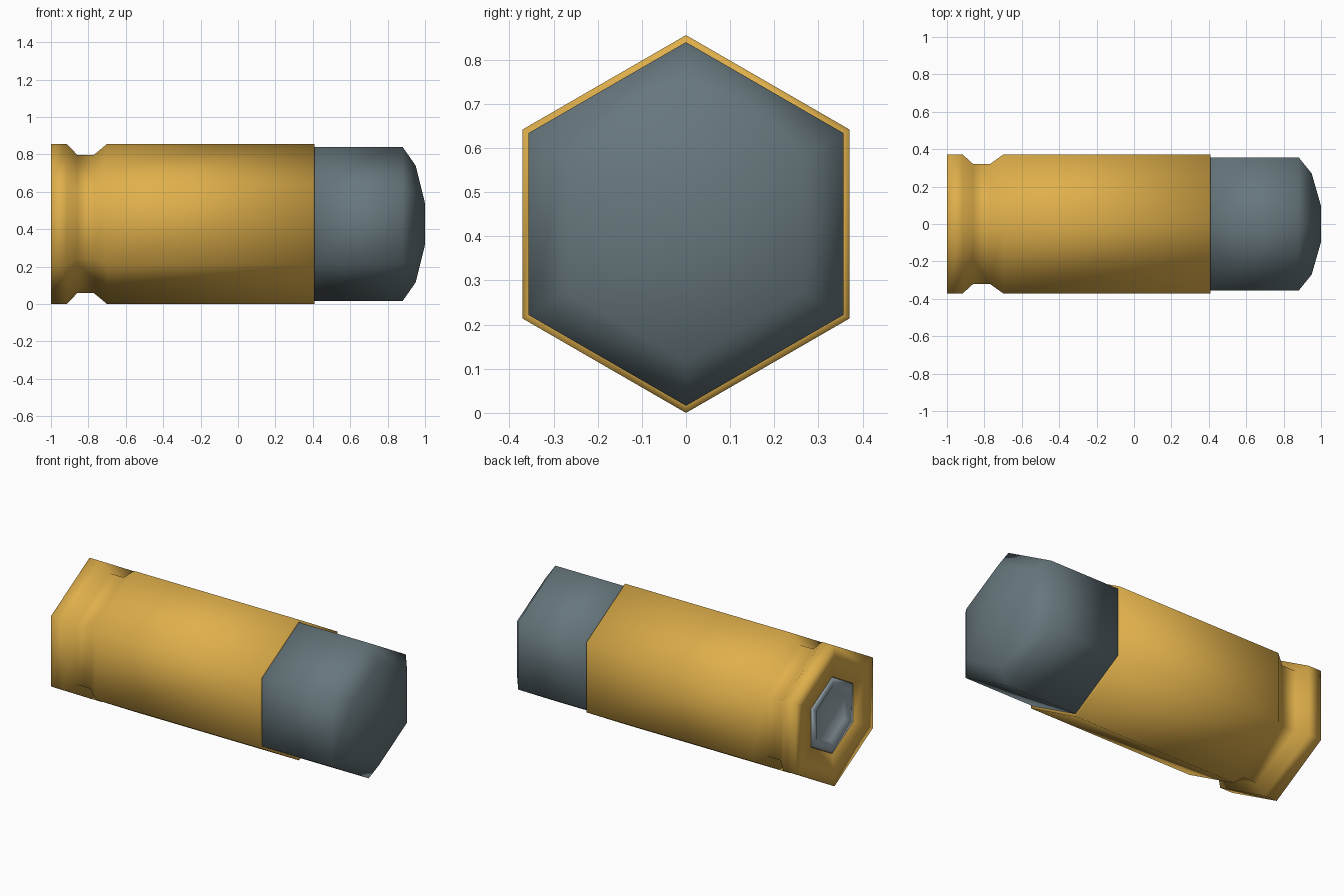
import bpy, bmesh, math

if "Cube" in bpy.data.objects:
    bpy.data.objects.remove(bpy.data.objects["Cube"])

R = 0.428          # hexagon corner radius of the casing
SIDES = 6


def material(name, rgb):
    m = bpy.data.materials.new(name)
    m.diffuse_color = (*rgb, 1)
    m.use_nodes = True
    m.node_tree.nodes["Principled BSDF"].inputs["Base Color"].default_value = m.diffuse_color
    return m


def hex_lathe(name, profile, mat, cap_start=False, cap_end=False):
    """Sweep (x, radius) rings of six corners along the x axis."""
    bm = bmesh.new()
    rings = []
    for x, r in profile:
        rings.append([bm.verts.new((x, r * math.sin(math.tau * i / SIDES),
                                    R + r * math.cos(math.tau * i / SIDES)))
                      for i in range(SIDES)])
    for a, b in zip(rings, rings[1:]):
        for i in range(SIDES):
            j = (i + 1) % SIDES
            bm.faces.new((a[i], a[j], b[j], b[i]))
    if cap_start:
        bm.faces.new(rings[0])
    if cap_end:
        bm.faces.new(rings[-1])
    bm.normal_update()
    bmesh.ops.recalc_face_normals(bm, faces=bm.faces)
    for f in bm.faces:
        f.smooth = True
    me = bpy.data.meshes.new(name)
    bm.to_mesh(me)
    bm.free()
    me.materials.append(mat)
    ob = bpy.data.objects.new(name, me)
    bpy.context.collection.objects.link(ob)
    return ob


brass = material("brass", (0.74, 0.43, 0.07))
steel = material("blue grey steel", (0.135, 0.185, 0.205))
silver = material("silver", (0.34, 0.42, 0.47))

# Casing: primer pocket, rim, extractor groove, body, mouth
hex_lathe("casing", [(-0.96, 0.23), (-0.985, 0.235), (-1.0, 0.35), (-1.0, R),
                     (-0.915, R), (-0.86, 0.37), (-0.77, 0.37), (-0.70, R),
                     (0.41, R), (0.41, 0.405)], brass, cap_start=True, cap_end=True)

# Bullet: straight shank and blunt tapered nose
hex_lathe("bullet", [(0.40, 0.412), (0.88, 0.412), (0.95, 0.312), (1.0, 0.11)],
          steel, cap_start=True, cap_end=True)

# Primer with a shallow dished centre
hex_lathe("primer", [(-0.95, 0.232), (-0.985, 0.232), (-0.99, 0.18), (-0.97, 0.16)],
          silver, cap_start=True, cap_end=True)
